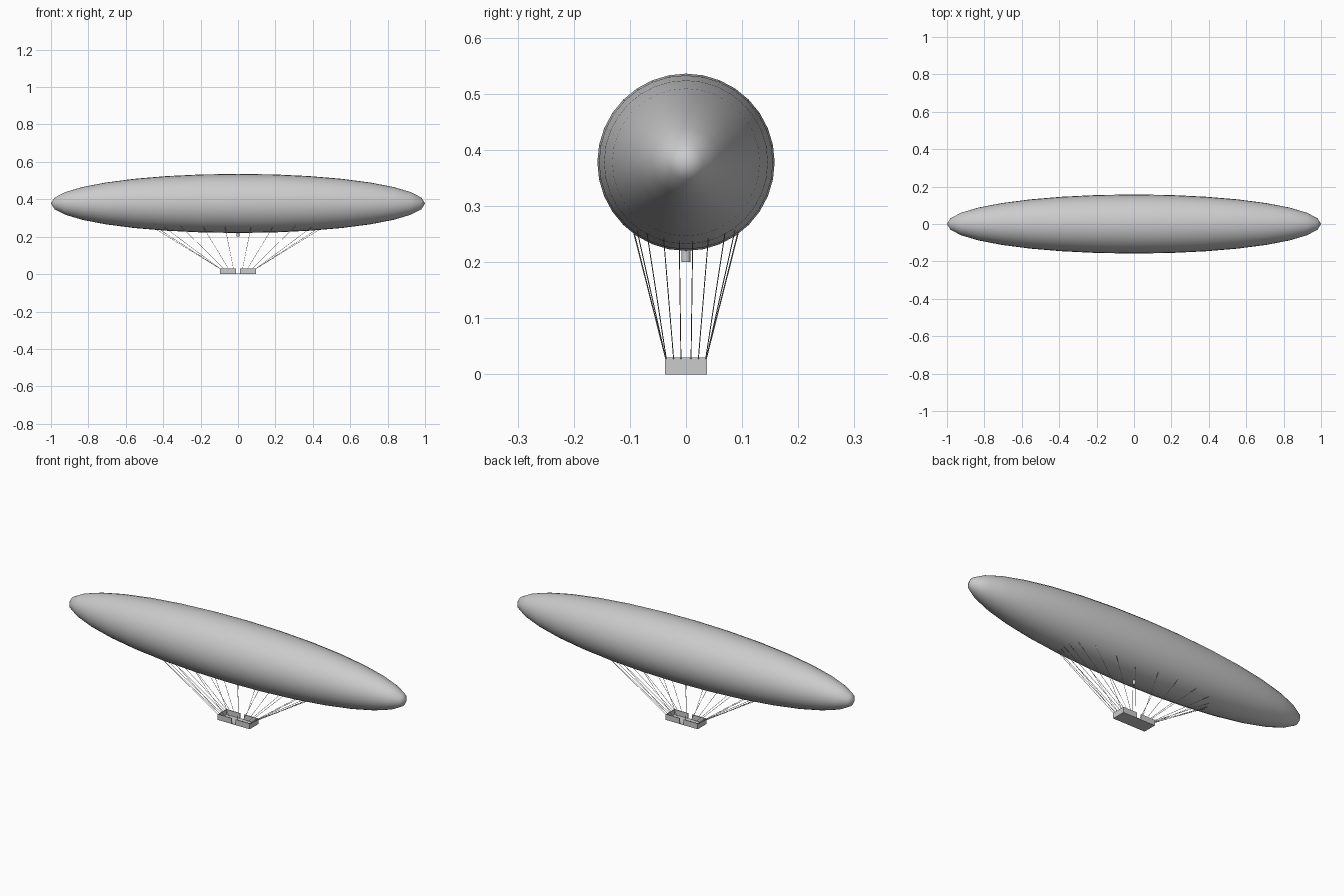
import bpy, math
from mathutils import Vector, Matrix

if "Cube" in bpy.data.objects:
    bpy.data.objects.remove(bpy.data.objects["Cube"])

def material(name, rgb):
    m = bpy.data.materials.new(name)
    m.diffuse_color = (*rgb, 1)
    m.use_nodes = True
    m.node_tree.nodes["Principled BSDF"].inputs["Base Color"].default_value = m.diffuse_color
    return m

GREY = material("plain grey", (0.6, 0.6, 0.6))
R, CZ = 0.158, 0.378          # envelope radius and axis height

def finish(name):
    ob = bpy.context.object
    ob.name = name
    ob.data.materials.append(GREY)
    return ob

def box(name, x0, x1, y0, y1, z0, z1):
    bpy.ops.mesh.primitive_cube_add(size=1, location=((x0 + x1) / 2, (y0 + y1) / 2, (z0 + z1) / 2))
    bpy.context.object.scale = (x1 - x0, y1 - y0, z1 - z0)
    return finish(name)

def rope(name, a, b, r0, r1):
    a, b = Vector(a), Vector(b)
    d = b - a
    bpy.ops.mesh.primitive_cone_add(vertices=6, radius1=r0, radius2=r1, depth=d.length,
        location=(a + b) / 2, rotation=d.to_track_quat('Z', 'Y').to_euler())
    return finish(name)

# gas envelope: long ellipsoid with its poles on x
bpy.ops.mesh.primitive_uv_sphere_add(segments=32, ring_count=16, radius=1)
env = finish("envelope")
env.data.transform(Matrix.Translation((0, 0, CZ)) @ Matrix.Diagonal((1, R, R, 1))
                   @ Matrix.Rotation(math.pi / 2, 4, 'Y'))
bpy.ops.object.shade_smooth()

# filling valve under the envelope
bpy.ops.mesh.primitive_cylinder_add(vertices=16, radius=0.008, depth=0.04, location=(0, 0, 0.22))
finish("valve")
bpy.ops.object.shade_smooth_by_angle()

# open basket with a door gap in each long side
L, W, H, T = 0.095, 0.037, 0.03, 0.004
box("basket_floor", -L, L, -W, W, 0, 0.003)
for s in (-1, 1):
    box("basket_end", *sorted((s * L, s * (L - T))), -W, W, 0, H)
    for t in (-1, 1):
        box("basket_side", *sorted((s * 0.012, s * L)), *sorted((t * W, t * (W - T))), 0, H)

# suspension ropes: (top x, top y, bottom x, bottom y), mirrored to four quarters
ropes = [(0.07, 0.094, 0.024, 0.036), (0.19, 0.094, 0.05, 0.036), (0.31, 0.088, 0.074, 0.036),
         (0.40, 0.07, 0.093, 0.035), (0.43, 0.04, 0.093, 0.022), (0.44, 0.012, 0.093, 0.009)]
for tx, ty, bx, by in ropes:
    tz = CZ - math.sqrt(R * R * (1 - tx * tx) - ty * ty) + 0.004
    for s in (-1, 1):
        for t in (-1, 1):
            rope("rope", (s * bx, t * by, H - 0.003), (s * tx, t * ty, tz), 0.0009, 0.0009)
